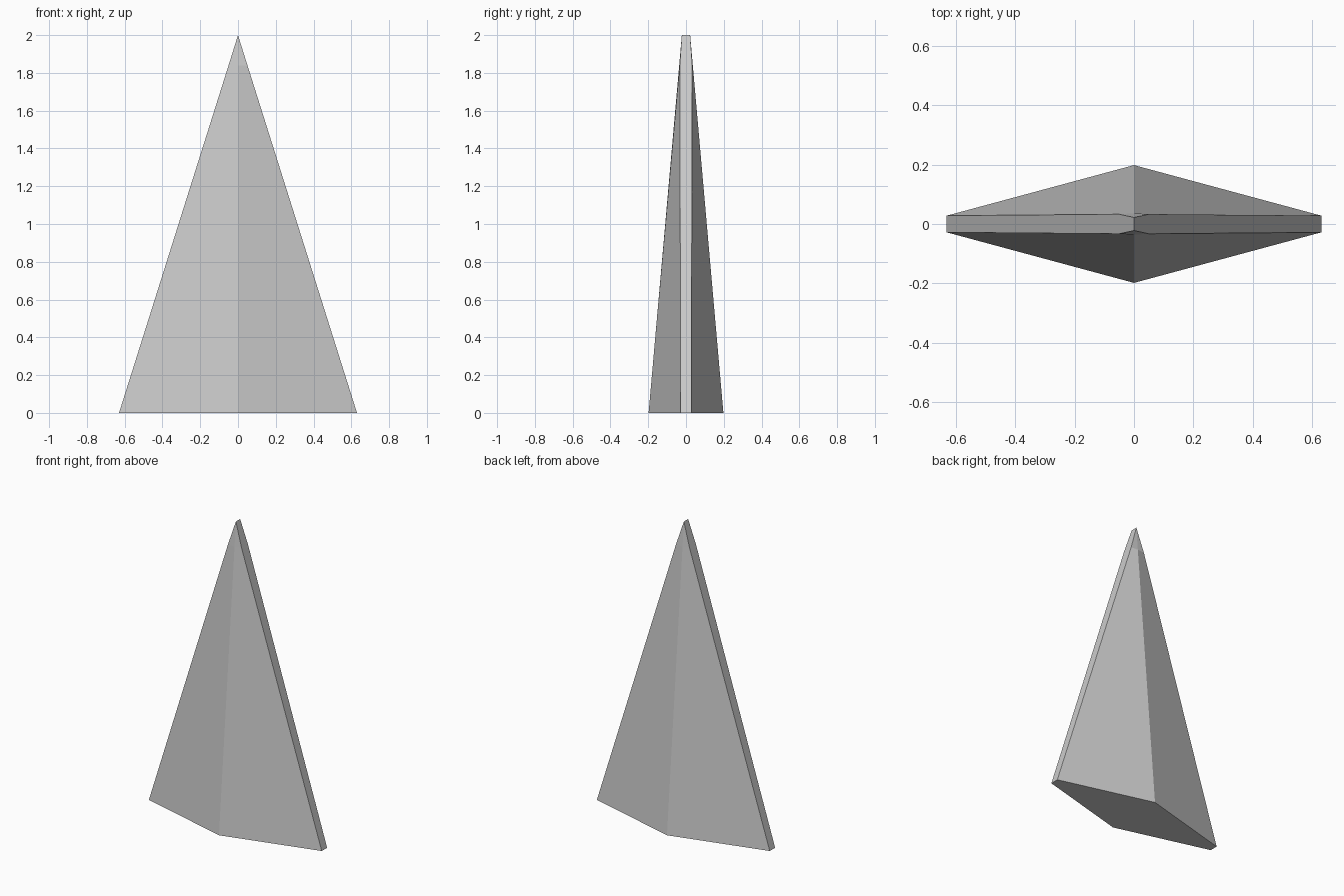
import bpy, bmesh

if "Cube" in bpy.data.objects:
    bpy.data.objects.remove(bpy.data.objects["Cube"])

# Cross-sections of the blade: height, half width, edge half thickness, ridge half depth
SECTIONS = [
    (0.0, 0.63, 0.028, 0.198),
    (1.84, 0.05, 0.033, 0.036),
    (2.0, 0.0, 0.022, 0.022),
]


def add_ring(bm, z, w, e, d):
    outline = [(w, -e), (w, e), (0, d), (-w, e), (-w, -e), (0, -d)]
    return [bm.verts.new((x, y, z)) for x, y in outline]


# Tapered spike: six-sided sections lofted up to a short top edge
bm = bmesh.new()
rings = [add_ring(bm, *s) for s in SECTIONS]
bm.faces.new(list(reversed(rings[0])))
for low, high in zip(rings, rings[1:]):
    for i in range(6):
        j = (i + 1) % 6
        bm.faces.new((low[i], low[j], high[j], high[i]))
bmesh.ops.remove_doubles(bm, verts=bm.verts[:], dist=0.0005)
bmesh.ops.recalc_face_normals(bm, faces=bm.faces[:])

mesh = bpy.data.meshes.new("spike")
bm.to_mesh(mesh)
bm.free()
spike = bpy.data.objects.new("spike", mesh)
bpy.context.collection.objects.link(spike)
